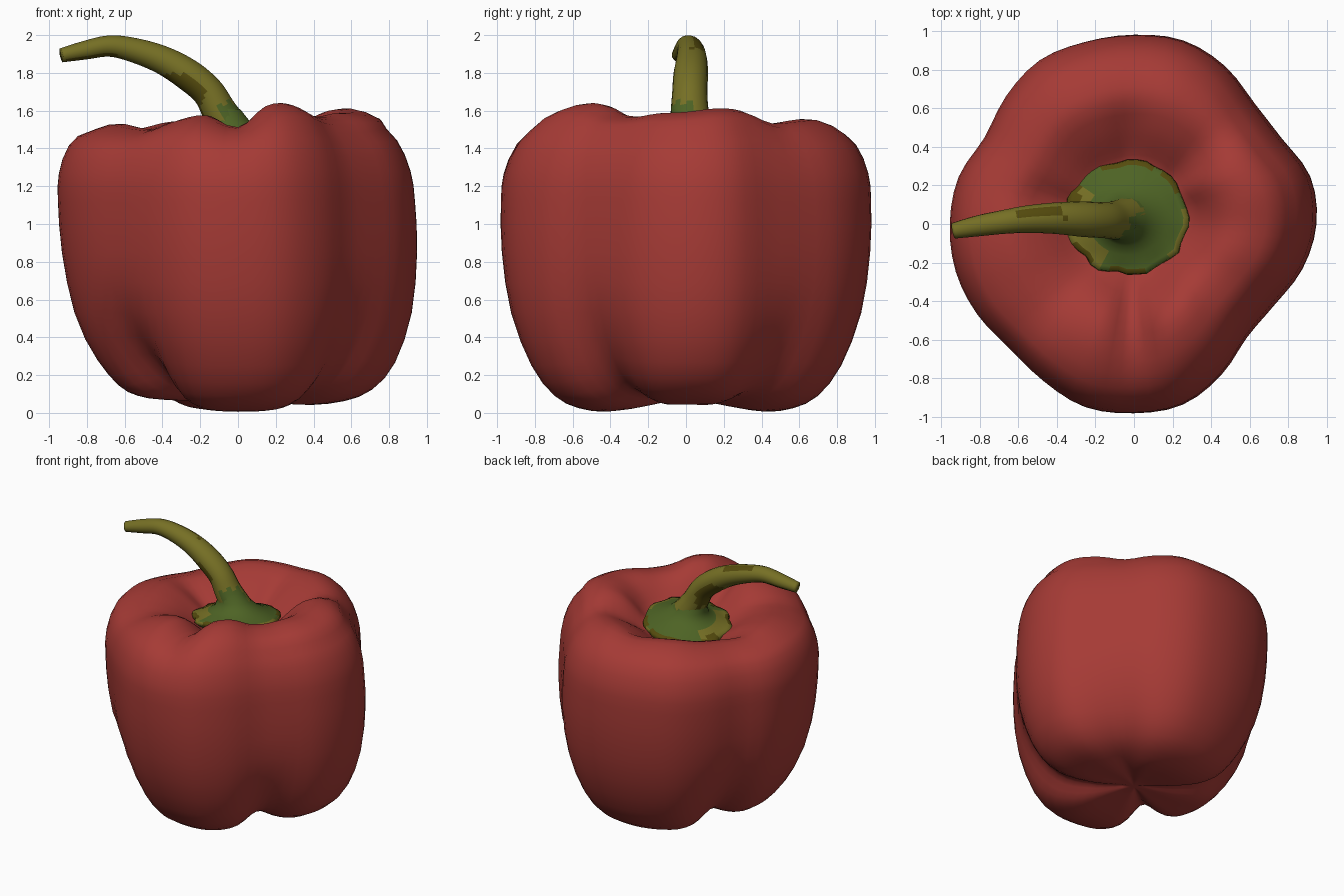
import bpy, bmesh, math, random
from mathutils import Vector

if "Cube" in bpy.data.objects:
    bpy.data.objects.remove(bpy.data.objects["Cube"])

random.seed(4)


def material(name, col):
    m = bpy.data.materials.new(name)
    m.diffuse_color = (*col, 1)
    m.use_nodes = True
    m.node_tree.nodes["Principled BSDF"].inputs["Base Color"].default_value = m.diffuse_color
    return m


RED = material("pepper red", (0.38, 0.043, 0.036))
GREEN = material("calyx green", (0.075, 0.125, 0.018))
OLIVE = material("stem olive", (0.18, 0.16, 0.018))
BROWN = material("dry olive brown", (0.09, 0.07, 0.004))


def cubic(a, b, c, d, t):
    """Catmull-Rom interpolation between b and c."""
    return b + 0.5 * t * (c - a + t * (2 * a - 5 * b + 4 * c - d + t * (3 * (b - c) + d - a)))


def around(table, ang):
    """Smooth value of a table spaced evenly around the circle."""
    n = len(table)
    u = ang / (2 * math.pi) * n
    i = math.floor(u)
    return cubic(*(table[(i + k) % n] for k in (-1, 0, 1, 2)), u - i)


def along(rows, per):
    """Smooth open path through rows of numbers."""
    rows = [Vector(r) for r in rows]
    last = len(rows) - 1
    out = []
    for i in range(last):
        p = [rows[min(max(i + k, 0), last)] for k in (-1, 0, 1, 2)]
        out += [cubic(*p, j / per) for j in range(per)]
    return out + [rows[-1]]


def skin(name, rings, mats, rule=None, start=None, end=None):
    """Bridge rings into a tube, close its ends with points, colour by rule."""
    bm = bmesh.new()
    vs = [[bm.verts.new(p) for p in r] for r in rings]
    n = len(vs[0])
    for a, b in zip(vs, vs[1:]):
        for i in range(n):
            bm.faces.new((a[i], a[(i + 1) % n], b[(i + 1) % n], b[i]))
    for tip, ring in ((start, vs[0]), (end, vs[-1])):
        if tip is not None:
            v = bm.verts.new(tip)
            for i in range(n):
                bm.faces.new((v, ring[i], ring[(i + 1) % n]))
    bmesh.ops.recalc_face_normals(bm, faces=bm.faces)
    for f in bm.faces:
        f.smooth = True
        if rule:
            f.material_index = rule(f.calc_center_median(), f.normal)
    me = bpy.data.meshes.new(name)
    bm.to_mesh(me)
    bm.free()
    for m in mats:
        me.materials.append(m)
    ob = bpy.data.objects.new(name, me)
    bpy.context.collection.objects.link(ob)
    return ob


# Pepper body: outline radius and shoulder height every 15 degrees from +x
RADIUS = [.945, .946, .885, .885, .945, .985, .98, .975, .975, .93, .885, .93,
          .943, .945, .928, .905, .935, .98, .98, .97, .905, .83, .84, .903]
SHOULDER = [1.59, 1.61, 1.60, 1.54, 1.55, 1.56, 1.54, 1.55, 1.55, 1.52, 1.50, 1.50,
            1.53, 1.53, 1.51, 1.50, 1.55, 1.57, 1.51, 1.61, 1.62, 1.57, 1.56, 1.58]
# lower grooves and the smaller inner grooves near the stalk: angle, depth
CREASES = [(41, .13), (147, .15), (222, .25), (322, .17)]
INNER = [(50, .03), (95, .03), (163, .03), (266, .02)]
# rows: radius fraction, height, influence of the shoulder table
PROFILE = [(.10, .062, 0), (.26, .03, 0), (.43, .006, 0), (.58, .025, 0), (.71, .09, 0),
           (.835, .25, 0), (.945, .53, 0), (.995, .85, 0), (1.0, 1.12, .3), (.985, 1.28, .5),
           (.92, 1.44, .6), (.80, 1.545, .8), (.65, 1.595, 1), (.52, 1.585, 1),
           (.41, 1.51, .75), (.32, 1.42, .3), (.20, 1.36, 0), (.10, 1.35, 0)]
TILT = Vector((.09, -.09, 0))                           # the hollow leans to the back left


def bump(ang, spots, width):
    total = 0
    for deg, depth in spots:
        d = (ang - math.radians(deg) + math.pi) % (2 * math.pi) - math.pi
        total += depth * math.exp(-(d / width) ** 2)
    return total


def body_point(ang, f, z, w):
    c = bump(ang, CREASES, 0.24)
    low = max(0, 1 - z / 0.72)
    r = f * around(RADIUS, ang)
    r *= 1 - c * low ** 1.3 * min(1, f / .6)            # grooves deepen downwards
    if f > 0.5 and z < 1.5:
        r -= 0.06 * math.cos(ang) * (z - 0.95) * min(1, (f - 0.5) / 0.3)   # lean
    if z > 1.3:
        sink = bump(ang, INNER, 0.17) + .03 + .04 * math.cos(ang - math.radians(120))
        z -= sink * max(0, 1 - ((f - .45) / .22) ** 2)
    z = 1 + (z - 1) * (1 + w * (around(SHOULDER, ang) - 1.59) / 0.59)
    side = math.cos(ang) ** 2
    lift = (0.07 if math.cos(ang) < 0 else 0.04) * side
    z += (lift + 0.4 * c) * max(0, 1 - z / 0.45) * min(1, f / 0.45)
    return Vector((r * math.cos(ang), r * math.sin(ang), z))


SIDES = 72
rings = [[body_point(2 * math.pi * i / SIDES, *row) for i in range(SIDES)]
         for row in along(PROFILE, 2)]
skin("pepper_body", rings, [RED], start=(0, 0, .068), end=(0, 0, 1.35))

# Calyx: ragged green collar, sunk in the top, that flares up into the stem
CENTRE = Vector((-.035, .035, 0))
N = 40
jag = [1 + 0.03 * math.cos(9 * 2 * math.pi * i / N) + random.uniform(-.025, .025) for i in range(N)]
collar = [(.27, 1.37), (.305, 1.40), (.30, 1.425), (.275, 1.43), (.25, 1.44), (.20, 1.46),
          (.15, 1.49), (.115, 1.535), (.095, 1.60)]
rings = []
for r, z in collar:
    s = max(0, z - 1.48) / .12
    ring = []
    for i in range(N):
        a = 2 * math.pi * i / N
        k = jag[i] if r > .25 else 1
        d = Vector((r * k * math.cos(a) * 1.04 - .05 * s, r * k * .98 * math.sin(a) - .015 * s, z))
        ring.append(CENTRE + d + Vector((0, 0, d.dot(TILT))))
    rings.append(ring)


def calyx_colour(p, n):
    d = p - CENTRE
    r, a = math.hypot(d.x, d.y), math.degrees(math.atan2(d.y, d.x)) % 360
    if r > .272 and (65 < a < 115 or 30 < a < 50 or 205 < a < 235 or 255 < a < 285 or 145 < a < 170):
        return 2
    if r > .22 and 145 < a < 245 or r > .29:
        return 1
    return 0


skin("calyx", rings, [GREEN, OLIVE, BROWN], calyx_colour)

# Stem: tapering tube that curves over to the left (x, y, z, radius)
PATH = [(-.02, .03, 1.47, .11), (-.095, .02, 1.59, .094), (-.16, .02, 1.70, .086),
        (-.265, .025, 1.79, .085), (-.40, .03, 1.868, .076), (-.55, .025, 1.92, .066),
        (-.68, .01, 1.942, .057), (-.81, -.01, 1.92, .05), (-.935, -.035, 1.893, .038)]
path = along(PATH, 6)
rings = []
for i, p in enumerate(path):
    tan = (path[min(i + 1, len(path) - 1)] - path[max(i - 1, 0)]).to_3d().normalized()
    up = tan.cross(Vector((0, 1, 0))).normalized()
    side = up.cross(tan)
    rings.append([p.to_3d() + p[3] * (side * math.cos(a) * 1.08 + up * math.sin(a))
                  for a in (2 * math.pi * k / 18 for k in range(18))])


def stem_colour(p, n):
    wob = .02 * math.sin(p.x * 45 + p.y * 60)             # ragged patch borders
    if p.z < 1.53 + wob or (p.z < 1.645 + wob and n.x > 0.1 and n.y < .3):
        return 0
    if -.60 < p.x + wob < -.36 and n.z > .6 and .0 < n.y < .7:   # dry streak on top
        return 2
    if -.39 < p.x + wob < -.17 and n.z < .1 and p.z < 1.8:   # inside the bend
        return 2
    if -.90 < p.x + wob < -.62 and n.z < -.55:            # underside of the tip
        return 2
    return 1


skin("stem", rings, [GREEN, OLIVE, BROWN], stem_colour, end=path[-1].to_3d())
